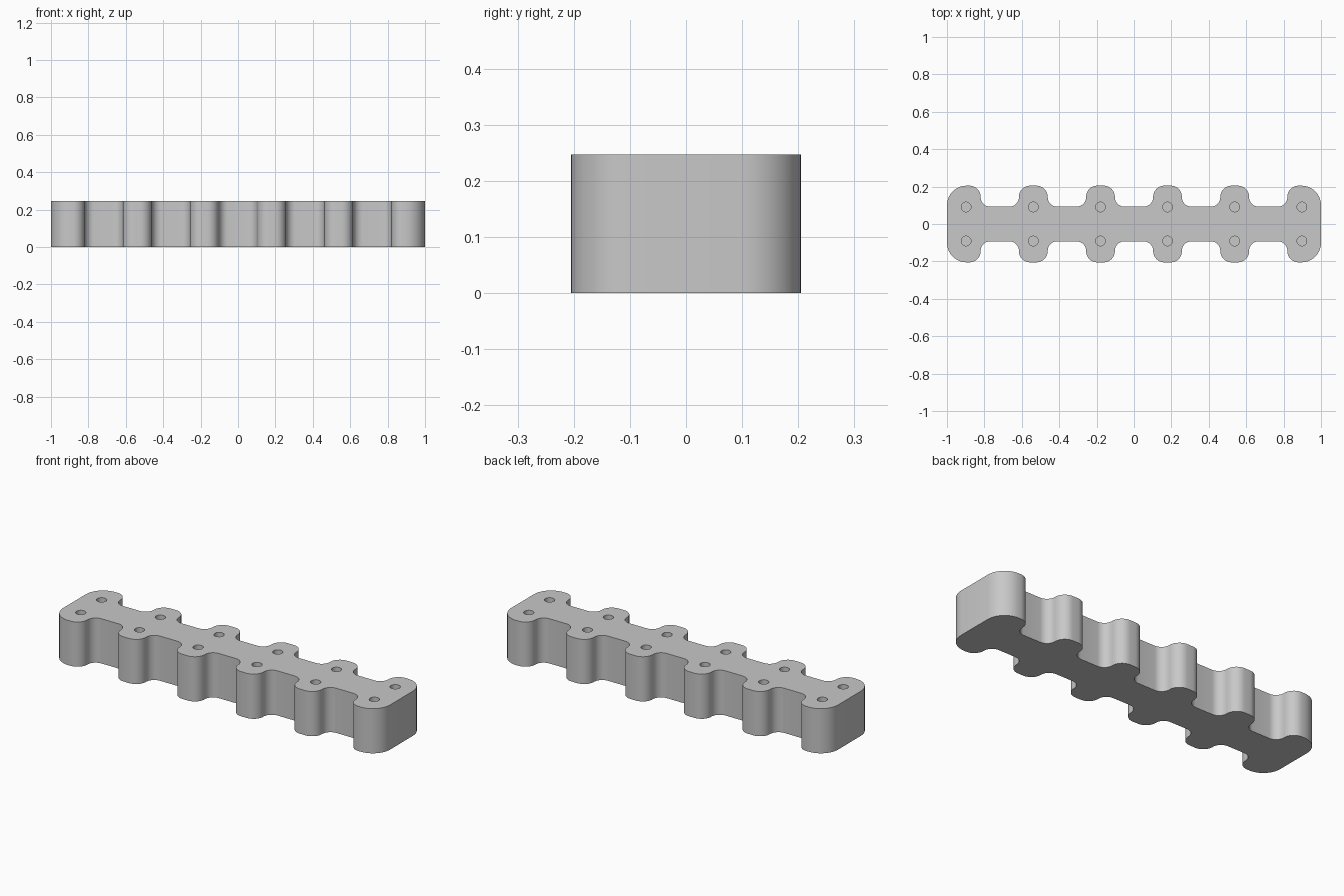
import bpy
import bmesh
import math
from mathutils import Vector

HEIGHT = 0.247
TIP, WAIST = 0.205, 0.093
PITCH = 0.359
LOBE_HALF = 0.077
END_INNER = 0.82
R_TIP, R_WAIST, R_END = 0.06, 0.05, 0.105
HOLE_RADIUS, HOLE_DEPTH = 0.026, 0.19
STEPS = 10

cube = bpy.data.objects.get("Cube")
if cube:
    bpy.data.objects.remove(cube, do_unlink=True)


def make_material(name, rgb):
    mat = bpy.data.materials.new(name)
    mat.use_nodes = True
    mat.diffuse_color = (*rgb, 1)
    mat.node_tree.nodes["Principled BSDF"].inputs["Base Color"].default_value = (*rgb, 1)
    return mat


def make_object(name, bm):
    mesh = bpy.data.meshes.new(name)
    bmesh.ops.recalc_face_normals(bm, faces=bm.faces)
    bm.to_mesh(mesh)
    bm.free()
    obj = bpy.data.objects.new(name, mesh)
    bpy.context.collection.objects.link(obj)
    return obj


def fillet(corners):
    """Round each right-angled (x, y, radius) corner with an arc."""
    points = []
    for i, (x, y, r) in enumerate(corners):
        here = Vector((x, y))
        before = (Vector(corners[i - 1][:2]) - here).normalized()
        after = (Vector(corners[(i + 1) % len(corners)][:2]) - here).normalized()
        centre = here + (before + after) * r
        for s in range(STEPS + 1):
            a = math.pi / 2 * s / STEPS
            points.append(centre - after * r * math.cos(a) - before * r * math.sin(a))
    return points


# Outline of the back half: end lobe, four middle lobes, end lobe
half = [(1, TIP, R_END), (END_INNER, TIP, R_TIP), (END_INNER, WAIST, R_WAIST)]
for k in (1.5, 0.5, -0.5, -1.5):
    c = k * PITCH
    half += [(c + LOBE_HALF, WAIST, R_WAIST), (c + LOBE_HALF, TIP, R_TIP),
             (c - LOBE_HALF, TIP, R_TIP), (c - LOBE_HALF, WAIST, R_WAIST)]
half += [(-END_INNER, WAIST, R_WAIST), (-END_INNER, TIP, R_TIP), (-1, TIP, R_END)]
# The front half is the same outline turned half way round
outline = fillet(half + [(-x, -y, r) for x, y, r in half])

# Scalloped block
bm = bmesh.new()
base = bm.faces.new([bm.verts.new((p.x, p.y, 0)) for p in outline])
top = bmesh.ops.extrude_face_region(bm, geom=[base], use_keep_orig=True)
bmesh.ops.translate(bm, vec=(0, 0, HEIGHT),
                    verts=[v for v in top["geom"] if isinstance(v, bmesh.types.BMVert)])
block = make_object("scalloped_block", bm)
block.data.materials.append(make_material("plain grey", (0.58, 0.58, 0.58)))

# Two rows of blind holes
bm = bmesh.new()
for i in range(6):
    for side in (-1, 1):
        hole = bmesh.ops.create_cone(bm, cap_ends=True, segments=32, radius1=HOLE_RADIUS,
                                     radius2=HOLE_RADIUS, depth=HOLE_DEPTH * 2)
        bmesh.ops.translate(bm, verts=hole["verts"],
                            vec=((i - 2.5) * PITCH, side * 0.091, HEIGHT))
cutter = make_object("hole_cutter", bm)
cutter.hide_render = True

cut = block.modifiers.new("holes", "BOOLEAN")
cut.operation = "DIFFERENCE"
cut.solver = "EXACT"
cut.object = cutter
bpy.ops.object.select_all(action="DESELECT")
bpy.context.view_layer.objects.active = block
block.select_set(True)
bpy.ops.object.modifier_apply(modifier=cut.name)
bpy.data.objects.remove(cutter, do_unlink=True)
bpy.ops.object.shade_smooth_by_angle(angle=math.radians(30))
